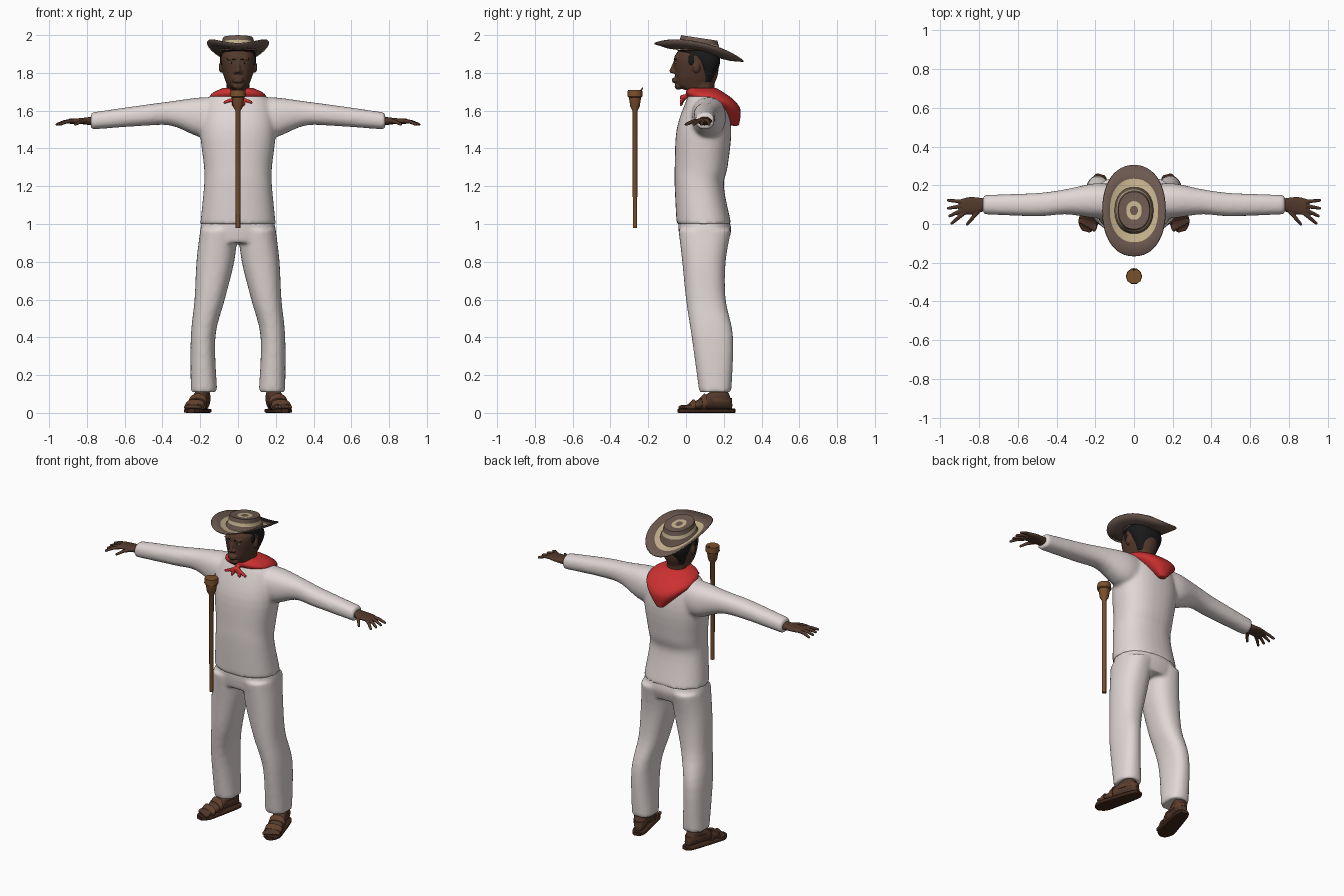
import bpy, bmesh, math
from mathutils import Matrix, Vector

default_cube = bpy.data.objects.get("Cube")
if default_cube:
    bpy.data.objects.remove(default_cube)


def material(name, red, green, blue):
    mat = bpy.data.materials.new(name)
    mat.use_nodes = True
    mat.diffuse_color = (red, green, blue, 1)
    shader = next(node for node in mat.node_tree.nodes if node.type == 'BSDF_PRINCIPLED')
    shader.inputs["Base Color"].default_value = mat.diffuse_color
    shader.inputs["Roughness"].default_value = .8
    return mat


cloth = material("white cloth", .75, .68, .67)
skin = material("dark skin", .085, .04, .024)
black = material("black hair", .01, .01, .01)
felt = material("hat brown", .15, .1, .08)
straw = material("straw", .56, .45, .27)
scarlet = material("red scarf", .6, .03, .03)
wood = material("staff wood", .2, .08, .025)
rubber = material("sole brown", .05, .02, .01)
leather = material("strap leather", .12, .05, .025)
ivory = material("eye white", .6, .56, .5)


def oval_point(index, count, power):
    """Point on a unit superellipse."""
    angle = math.tau * index / count
    return [math.copysign(abs(wave) ** (2 / power), wave)
            for wave in (math.cos(angle), math.sin(angle))]


def smooth_rings(rings, steps=4):
    """Add rings between the given ones along a Catmull-Rom curve."""
    padded = [rings[0], *rings, rings[-1]]
    fine = []
    for start in range(len(rings) - 1):
        for step in range(steps):
            t = step / steps
            fine.append([b + t * ((c - a) + t * ((2 * a - 5 * b + 4 * c - d)
                                                 + t * (3 * b - a - 3 * c + d))) / 2
                         for a, b, c, d in zip(*padded[start:start + 4])])
    return fine + [rings[-1]]


def bridge(bm, lower, upper, colour=0):
    count = len(lower)
    for k in range(count):
        after = (k + 1) % count
        face = bm.faces.new((lower[k], lower[after], upper[after], upper[k]))
        face.material_index = colour


def loft(bm, rings, axis='z', count=32, power=2.3, side=1):
    """Closed tube; each ring is (position, u low, u high, v low, v high)."""
    loops = []
    for t, u_low, u_high, v_low, v_high in rings:
        loop = []
        for k in range(count):
            cu, cv = oval_point(k, count, power)
            u = (u_low + u_high + cu * (u_high - u_low)) / 2
            v = (v_low + v_high + cv * (v_high - v_low)) / 2
            x, y, z = {'x': (t, u, v), 'y': (u, t, v), 'z': (u, v, t)}[axis]
            loop.append(bm.verts.new((x * side, y, z)))
        loops.append(loop)
    for lower, upper in zip(loops, loops[1:]):
        bridge(bm, lower, upper)
    bm.faces.new(loops[0])
    bm.faces.new(loops[-1])


def body_loft(bm, rows, axis='z'):
    """Smooth loft with equal left and right sides; rows are (position, half width, low, high)."""
    loft(bm, smooth_rings([(t, -half, half, low, high) for t, half, low, high in rows]), axis)


def ball(bm, centre, size):
    placement = Matrix.Translation(centre) @ Matrix.Diagonal((*size, 1))
    bmesh.ops.create_uvsphere(bm, u_segments=16, v_segments=10, radius=1, matrix=placement)


def rod(bm, start, end, start_radius, end_radius):
    start, end = Vector(start), Vector(end)
    along = end - start
    turn = along.to_track_quat('Z', 'Y').to_matrix().to_4x4()
    bmesh.ops.create_cone(bm, cap_ends=True, segments=12, radius1=start_radius,
                          radius2=end_radius, depth=along.length,
                          matrix=Matrix.Translation((start + end) / 2) @ turn)
    for centre, radius in ((start, start_radius), (end, end_radius)):
        ball(bm, centre, (radius, radius, radius))


def finish(bm, name, *materials, voxel=0, softness=2):
    bmesh.ops.recalc_face_normals(bm, faces=bm.faces)
    mesh = bpy.data.meshes.new(name)
    bm.to_mesh(mesh)
    bm.free()
    for mat in materials:
        mesh.materials.append(mat)
    obj = bpy.data.objects.new(name, mesh)
    bpy.context.collection.objects.link(obj)
    bpy.ops.object.select_all(action='DESELECT')
    obj.select_set(True)
    bpy.context.view_layer.objects.active = obj
    bpy.ops.object.shade_smooth_by_angle(angle=math.radians(40))
    if voxel:   # fuse overlapping volumes into one soft surface
        fuse = obj.modifiers.new("fuse", 'REMESH')
        fuse.mode, fuse.voxel_size, fuse.use_smooth_shade = 'VOXEL', voxel, True
        soften = obj.modifiers.new("soften", 'SMOOTH')
        soften.factor, soften.iterations = .5, softness
    return obj


sides = {"left": 1, "right": -1}

# Shirt: torso and two sleeves
bm = bmesh.new()
body_loft(bm, [(1, .2, -.05, .24), (1.2, .18, -.06, .2), (1.3, .18, -.06, .22),
               (1.5, .2, -.05, .24), (1.65, .17, 0, .21), (1.71, .08, .03, .15)])
sleeve = smooth_rings([(.08, .03, .2, 1.47, 1.67), (.2, .03, .21, 1.46, 1.67),
                       (.35, .05, .18, 1.52, 1.65), (.5, .04, .16, 1.52, 1.63),
                       (.78, .05, .15, 1.5, 1.59)])
for side in sides.values():
    loft(bm, sleeve, 'x', side=side)
finish(bm, "shirt", cloth, voxel=.011, softness=5)

# Trousers: hips and two legs
bm = bmesh.new()
body_loft(bm, [(.9, .2, -.03, .22), (.97, .2, -.04, .24), (1.05, .18, -.04, .22)])
leg = smooth_rings([(.11, .11, .25, .07, .24), (.4, .12, .25, .03, .25), (.6, .07, .23, 0, .21),
                    (.8, .02, .22, -.02, .21), (.97, 0, .2, -.04, .24)])
for side in sides.values():
    loft(bm, leg, side=side)
finish(bm, "trousers", cloth, voxel=.011, softness=5)

# Head: skull, neck, nose, lips, chin, ears and brow ridge
bm = bmesh.new()
body_loft(bm, [(1.71, .05, -.01, .14), (1.74, .06, -.05, .15), (1.8, .08, -.06, .17),
               (1.89, .09, -.06, .17), (1.95, .05, 0, .12)])
rod(bm, (0, .09, 1.6), (0, .09, 1.75), .06, .06)
rod(bm, (0, -.06, 1.855), (0, -.075, 1.81), .008, .013)
for lip_height in (1.755, 1.768):
    ball(bm, (0, -.06, lip_height), (.03, .015, .007))
ball(bm, (0, -.04, 1.73), (.03, .02, .02))
for side in sides.values():
    ball(bm, (side * .014, -.065, 1.805), (.01, .01, .01))
    ball(bm, (side * .09, .055, 1.83), (.012, .02, .03))
    ball(bm, (side * .036, -.05, 1.875), (.025, .012, .008))
finish(bm, "head", skin, voxel=.005)

# Eyes, pupils and eyebrows
eyes, marks = bmesh.new(), bmesh.new()
for side in sides.values():
    ball(eyes, (side * .036, -.052, 1.853), (.014, .008, .005))
    ball(marks, (side * .036, -.056, 1.853), (.005, .005, .005))
    rod(marks, (side * .016, -.06, 1.872), (side * .056, -.052, 1.875), .005, .003)
finish(eyes, "eyes", ivory)
finish(marks, "pupils_and_eyebrows", black)

# Hair with sideburns
bm = bmesh.new()
body_loft(bm, [(1.75, .06, .08, .14), (1.85, .095, .05, .18), (1.92, .09, -.05, .17)])
for side in sides.values():
    ball(bm, (side * .085, .03, 1.87), (.008, .02, .035))
finish(bm, "hair", black, voxel=.006)

# Hat: oval rings from the curled brim to the crown top, one colour per band
STRAW, FELT = range(2)
bm = bmesh.new()
bands = [(.16, 1.895, FELT), (.125, 1.895, STRAW), (.1, 1.9, FELT), (.09, 1.94, STRAW),
         (.086, 1.96, FELT), (.08, 1.985, FELT), (.04, 1.98, STRAW), (.02, 1.98, FELT)]
previous = None
for radius, height, colour in bands:
    on_brim = radius >= .1
    depth = radius * (1.2 + max(0, radius - .1) * 4.5)
    loop = []
    for k in range(48):
        cu, cv = oval_point(k, 48, 2.2)
        x, y = radius * cu, depth * cv
        curl = 2.7 * x * x + .3 * y * y if on_brim else 0
        tilt = .2 if on_brim else .15
        loop.append(bm.verts.new((x, y + .07, height - tilt * y + curl)))
    if previous:
        bridge(bm, previous, loop, previous_colour)
    previous, previous_colour = loop, colour
bm.faces.new(previous).material_index = FELT
hat = finish(bm, "hat", straw, felt)
solid = hat.modifiers.new("thickness", 'SOLIDIFY')
solid.thickness, solid.offset, solid.material_offset = .007, -1, 1

# Neckerchief: collar with back drape, then knot and tails
bm = bmesh.new()
body_loft(bm, [(1.52, .02, .24, .28), (1.6, .1, .14, .29), (1.65, .15, .04, .26),
               (1.69, .14, 0, .21), (1.72, .08, .01, .16)])
knot = Vector((0, -.014, 1.67))
ball(bm, knot, (.02, .02, .016))
for x in (-.07, -.025, .03, .07):
    rod(bm, knot, (x, -.026, 1.63 + 3 * x * x), .012, .009)
finish(bm, "neckerchief", scarlet, voxel=.006, softness=3)

# Hands: palm, four fanned fingers and a thumb
palm = smooth_rings([(.76, .07, .13, 1.52, 1.57), (.84, .05, .14, 1.53, 1.56),
                     (.89, .05, .13, 1.53, 1.56)])
fingers = [(.88, .055 + .02 * i, 15 * i - 40) for i in range(4)] + [(.81, .06, -50)]
for name, side in sides.items():
    bm = bmesh.new()
    loft(bm, palm, 'x', side=side)
    for x, y, degrees in fingers:
        angle = math.radians(degrees)
        base = Vector((side * x, y, 1.545))
        reach = Vector((side * math.cos(angle), math.sin(angle), -.1)) * .04
        knuckle = base + reach
        tip = knuckle + reach + Vector((0, 0, -.01))
        rod(bm, base, knuckle, .012, .01)
        rod(bm, knuckle, tip, .01, .008)
    finish(bm, name + "_hand", skin, voxel=.0045)

# Feet and sandals, built straight and then turned outward
for name, side in sides.items():
    foot, sole, straps = bmesh.new(), bmesh.new(), bmesh.new()
    body_loft(foot, [(.12, .02, .02, .06), (.08, .04, .02, .14), (.02, .04, .02, .12),
                     (-.06, .045, .02, .07), (-.13, .04, .02, .04)], 'y')
    for toe in range(5):
        ball(foot, (side * (toe - 2) * .02, toe * .005 - .14, .03), (.011, .022, .012))
    outline = [(.136, .02), (.1, .04), (-.05, .05), (-.13, .05), (-.17, .02)]
    loft(sole, smooth_rings([(y, -half, half, 0, .022) for y, half in outline]), 'y', power=5)
    for y, half, top in ((-.04, .05, .09), (-.1, .052, .06)):
        loft(straps, [(y + shift, -half, half, .01, top + shift) for shift in (-.012, .012)], 'y')
    loft(straps, [(z, -.043, .043, -.04, .122) for z in (.06, .08)])
    parts = (finish(foot, name + "_foot", skin, voxel=.005),
             finish(sole, name + "_sole", rubber),
             finish(straps, name + "_sandal_straps", leather))
    for part in parts:
        part.location = (side * .205, .125, 0)
        part.rotation_euler.z = side * math.radians(15)

# Staff with a cupped head and a small spur
bm = bmesh.new()
staff_y = -.27
profile = [(.98, .012), (1.6, .014), (1.62, .026), (1.67, .034), (1.675, .042), (1.71, .04)]
loft(bm, [(z, -r, r, staff_y - r, staff_y + r) for z, r in profile], count=10, power=2)
rod(bm, (0, staff_y + .025, 1.695), (0, staff_y + .04, 1.72), .006, .003)
finish(bm, "staff", wood)
